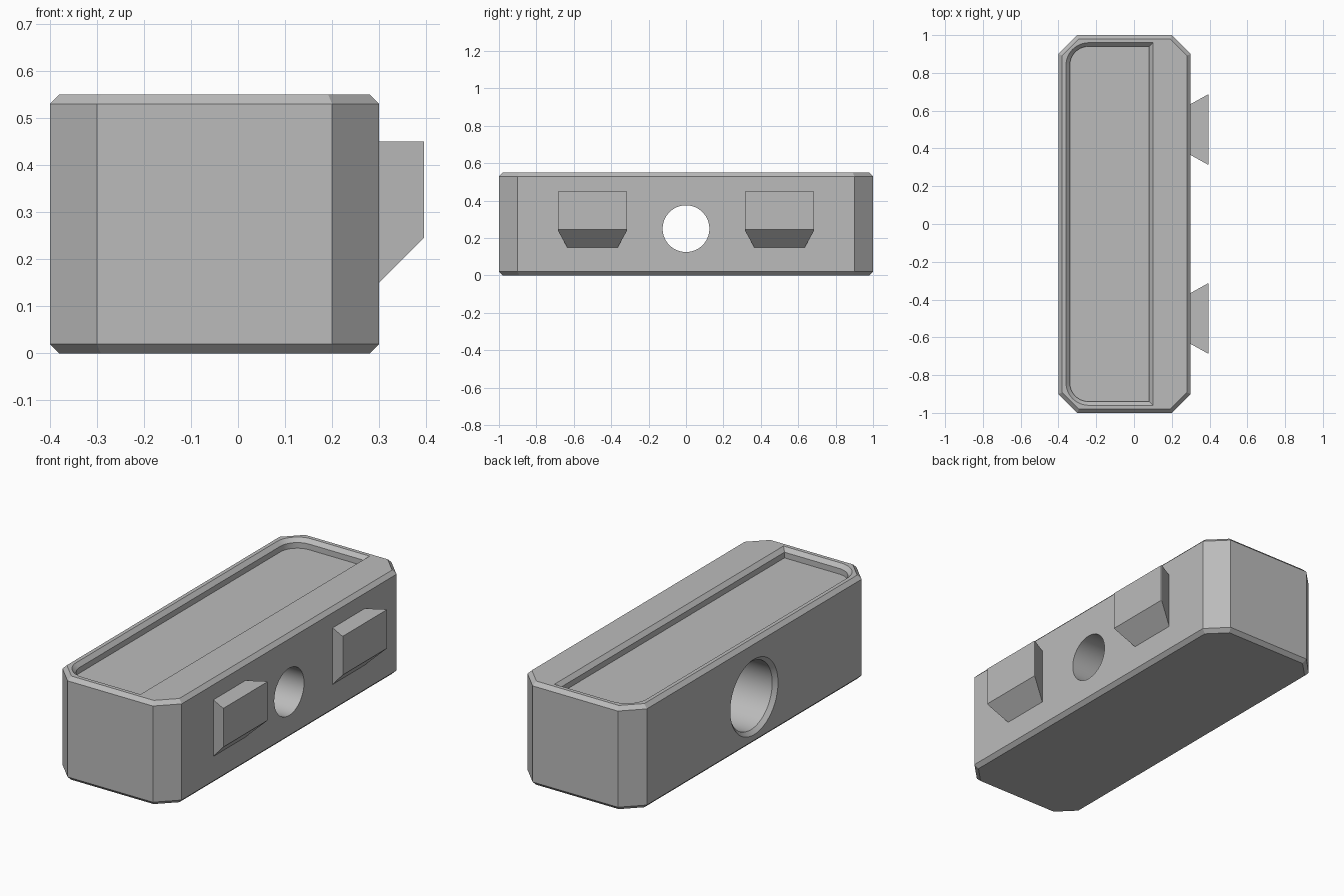
import bpy
import bmesh
from math import sin, cos, pi, sqrt

cube = bpy.data.objects.get("Cube")
if cube:
    bpy.data.objects.remove(cube, do_unlink=True)

# Single plain grey
grey = bpy.data.materials.new("plain grey")
grey.use_nodes = True
color = (0.5, 0.5, 0.5, 1)
grey.diffuse_color = color
grey.node_tree.nodes["Principled BSDF"].inputs["Base Color"].default_value = color


def loft(name, rings):
    """Closed solid skinned through rings that have equal point counts."""
    bm = bmesh.new()
    loops = [[bm.verts.new(p) for p in ring] for ring in rings]
    n = len(loops[0])
    for a, b in zip(loops, loops[1:]):
        for i in range(n):
            j = (i + 1) % n
            bm.faces.new((a[i], a[j], b[j], b[i]))
    bm.faces.new(loops[0])
    bm.faces.new(loops[-1])
    bmesh.ops.recalc_face_normals(bm, faces=bm.faces)
    mesh = bpy.data.meshes.new(name)
    bm.to_mesh(mesh)
    bm.free()
    mesh.materials.append(grey)
    obj = bpy.data.objects.new(name, mesh)
    bpy.context.collection.objects.link(obj)
    return obj


def octagon(z, inset):
    """Body outline with clipped corners, shrunk evenly by inset."""
    x0, x1, y = -0.4 + inset, 0.3 - inset, 1 - inset
    c = 0.1 - inset * (2 - sqrt(2))
    return [(x0 + c, -y, z), (x1 - c, -y, z), (x1, c - y, z), (x1, y - c, z),
            (x1 - c, y, z), (x0 + c, y, z), (x0, y - c, z), (x0, c - y, z)]


def pocket_outline(z, grow):
    """Rectangle rounded on its left side only."""
    x0, x1, y, r = -0.34 - grow, 0.08 + grow, 0.94 + grow, 0.1 + grow
    steps = 12
    pts = [(x1, -y, z), (x1, y, z)]
    for side in (1, -1):
        for i in range(steps + 1):
            a = pi / 2 * (1 + (i if side > 0 else steps + i) / steps)
            pts.append((x0 + r + r * cos(a), side * (y - r) + r * sin(a), z))
    return pts


def circle(x, r, n=64):
    return [(x, r * cos(2 * pi * i / n), 0.25 + r * sin(2 * pi * i / n)) for i in range(n)]


def dovetail_section(x, y, half, low):
    return [(x, y - half, low), (x, y + half, low),
            (x, y + half, 0.45), (x, y - half, 0.45)]


# Block with bevelled top and bottom rims
body = loft("body", [octagon(0, 0.02), octagon(0.02, 0), octagon(0.53, 0), octagon(0.55, 0.02)])

# Top recess with a sloped lip, and a counterbored through hole
cutters = [
    loft("recess_cutter", [pocket_outline(0.5, 0), pocket_outline(0.53, 0),
                           pocket_outline(0.55, 0.02), pocket_outline(0.57, 0.04)]),
    loft("hole_cutter", [circle(-0.42, 0.22), circle(-0.38, 0.18), circle(0, 0.18),
                         circle(0, 0.125), circle(0.35, 0.125)]),
]
for cutter in cutters:
    cutter.hide_render = True
    mod = body.modifiers.new(cutter.name, "BOOLEAN")
    mod.operation = "DIFFERENCE"
    mod.solver = "EXACT"
    mod.object = cutter

# Bake the cuts and discard the cutters
bpy.context.view_layer.update()
evaluated = body.evaluated_get(bpy.context.evaluated_depsgraph_get())
cut_mesh = bpy.data.meshes.new_from_object(evaluated)
body.modifiers.clear()
body.data = cut_mesh
for cutter in cutters:
    bpy.data.objects.remove(cutter, do_unlink=True)

# Two dovetail hooks on the left face
for name, y in (("front_dovetail", -0.5), ("back_dovetail", 0.5)):
    loft(name, [dovetail_section(0.3, y, 0.135, 0.15),
                dovetail_section(0.39, y, 0.185, 0.24),
                dovetail_section(0.395, y, 0.185, 0.245)])

# Smooth the bore and the rounded recess corners only
bpy.ops.object.select_all(action="DESELECT")
body.select_set(True)
bpy.context.view_layer.objects.active = body
bpy.ops.object.shade_smooth_by_angle(angle=pi / 9)
